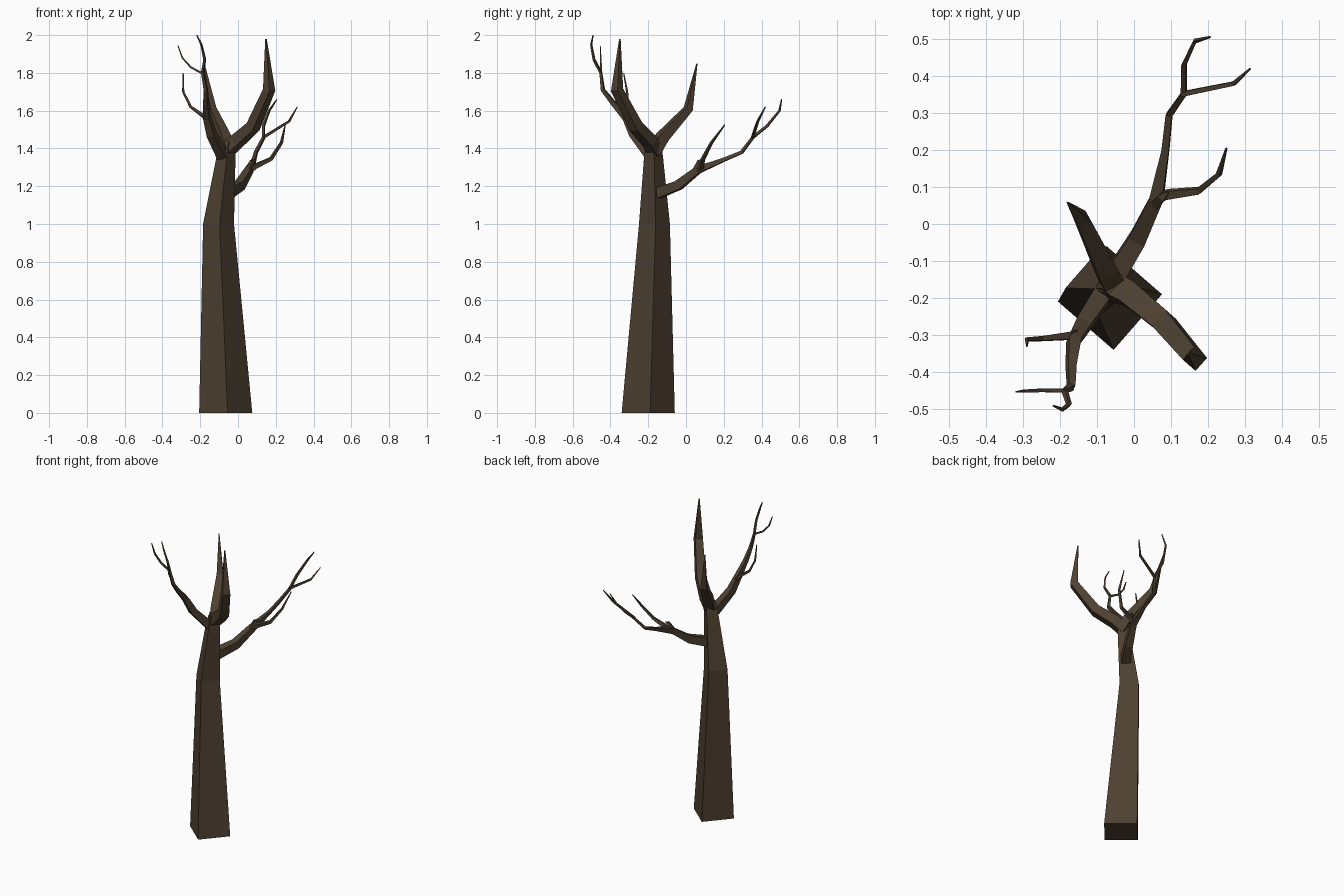
import bpy, bmesh, math
from mathutils import Vector

bark = bpy.data.materials.new("dark_bark")
bark.diffuse_color = (0.075, 0.052, 0.031, 1)


def loft(name, rings):
    """Skin a list of four-point rings into a closed, flat-faced solid."""
    bm = bmesh.new()
    loops = [[bm.verts.new(p) for p in ring] for ring in rings]
    for a, b in zip(loops, loops[1:]):
        for i in range(4):
            j = (i + 1) % 4
            bm.faces.new((a[i], a[j], b[j], b[i]))
    bm.faces.new(loops[0][::-1])
    bm.faces.new(loops[-1])
    bmesh.ops.recalc_face_normals(bm, faces=bm.faces[:])
    mesh = bpy.data.meshes.new(name)
    bm.to_mesh(mesh)
    bm.free()
    mesh.materials.append(bark)
    obj = bpy.data.objects.new(name, mesh)
    bpy.context.collection.objects.link(obj)


def ring(centre, r, u, v, turn):
    angles = [turn + k * math.pi / 2 for k in range(4)]
    return [centre + r * (math.cos(a) * u + math.sin(a) * v) for a in angles]


def branch(name, path):
    """Square tube along (x, y, z, radius) points, mitred at the bends."""
    pts = [Vector(p[:3]) for p in path]
    span = pts[-1] - pts[0]
    side = Vector((span.y, -span.x, 0)).normalized()
    rings = []
    for i, p in enumerate(pts):
        t = Vector()
        if i > 0:
            t += (p - pts[i - 1]).normalized()
        if i < len(pts) - 1:
            t += (pts[i + 1] - p).normalized()
        t.normalize()
        u = (side - t * side.dot(t)).normalized()
        rings.append(ring(p, path[i][3], u, t.cross(u), math.pi / 4))
    loft(name, rings)


# Trunk: tapering square column with level rings
trunk = [(-0.065, -0.200, 0, 0.141), (-0.103, -0.167, 1.0, 0.082),
         (-0.063, -0.172, 1.36, 0.050), (-0.052, -0.170, 1.44, 0.036)]
X, Y = Vector((1, 0, 0)), Vector((0, 1, 0))
loft("trunk", [ring(Vector(p[:3]), p[3], X, Y, math.radians(4)) for p in trunk])

# Two stout limbs ending in spikes
branch("right_limb", [(-0.065, -0.165, 1.385, 0.046), (-0.01, -0.19, 1.435, 0.045),
                      (0.08, -0.265, 1.515, 0.040), (0.165, -0.365, 1.71, 0.033),
                      (0.148, -0.350, 1.98, 0.004)])
branch("back_limb", [(-0.05, -0.175, 1.38, 0.044), (-0.075, -0.125, 1.46, 0.040),
                     (-0.14, 0.012, 1.61, 0.027), (-0.18, 0.058, 1.85, 0.003)])

# Front left branch and its twigs
branch("left_branch", [(-0.08, -0.185, 1.36, 0.036), (-0.14, -0.275, 1.475, 0.030),
                       (-0.163, -0.315, 1.56, 0.024), (-0.17, -0.385, 1.64, 0.017),
                       (-0.17, -0.440, 1.71, 0.013), (-0.19, -0.452, 1.81, 0.008)])
branch("left_low_twig", [(-0.160, -0.300, 1.54, 0.016), (-0.18, -0.303, 1.57, 0.014),
                         (-0.25, -0.310, 1.62, 0.009), (-0.29, -0.312, 1.70, 0.007),
                         (-0.29, -0.330, 1.80, 0.003)])
branch("left_outer_twig", [(-0.185, -0.450, 1.795, 0.008), (-0.25, -0.450, 1.83, 0.007),
                           (-0.295, -0.452, 1.88, 0.006), (-0.318, -0.454, 1.945, 0.003)])
branch("left_top_twig", [(-0.188, -0.450, 1.80, 0.009), (-0.176, -0.487, 1.87, 0.008),
                         (-0.194, -0.502, 1.95, 0.006), (-0.218, -0.492, 2.0, 0.003)])

# Back right branch and its twigs
branch("rear_branch", [(-0.055, -0.145, 1.165, 0.040), (0.01, -0.04, 1.205, 0.034),
                       (0.06, 0.065, 1.287, 0.026), (0.085, 0.20, 1.34, 0.014),
                       (0.095, 0.295, 1.38, 0.012), (0.137, 0.355, 1.46, 0.010)])
branch("rear_low_twig", [(0.055, 0.065, 1.28, 0.020), (0.09, 0.080, 1.305, 0.017),
                         (0.175, 0.090, 1.345, 0.012), (0.23, 0.135, 1.43, 0.009),
                         (0.25, 0.205, 1.525, 0.003)])
branch("rear_upper_twig", [(0.055, 0.05, 1.28, 0.018), (0.075, 0.072, 1.33, 0.014),
                           (0.09, 0.085, 1.34, 0.006)])
branch("rear_end_twig", [(0.135, 0.350, 1.455, 0.010), (0.135, 0.430, 1.52, 0.009),
                         (0.165, 0.495, 1.60, 0.007), (0.206, 0.506, 1.66, 0.003)])
branch("rear_outer_twig", [(0.132, 0.352, 1.457, 0.010), (0.27, 0.380, 1.543, 0.008),
                           (0.314, 0.420, 1.62, 0.003)])
